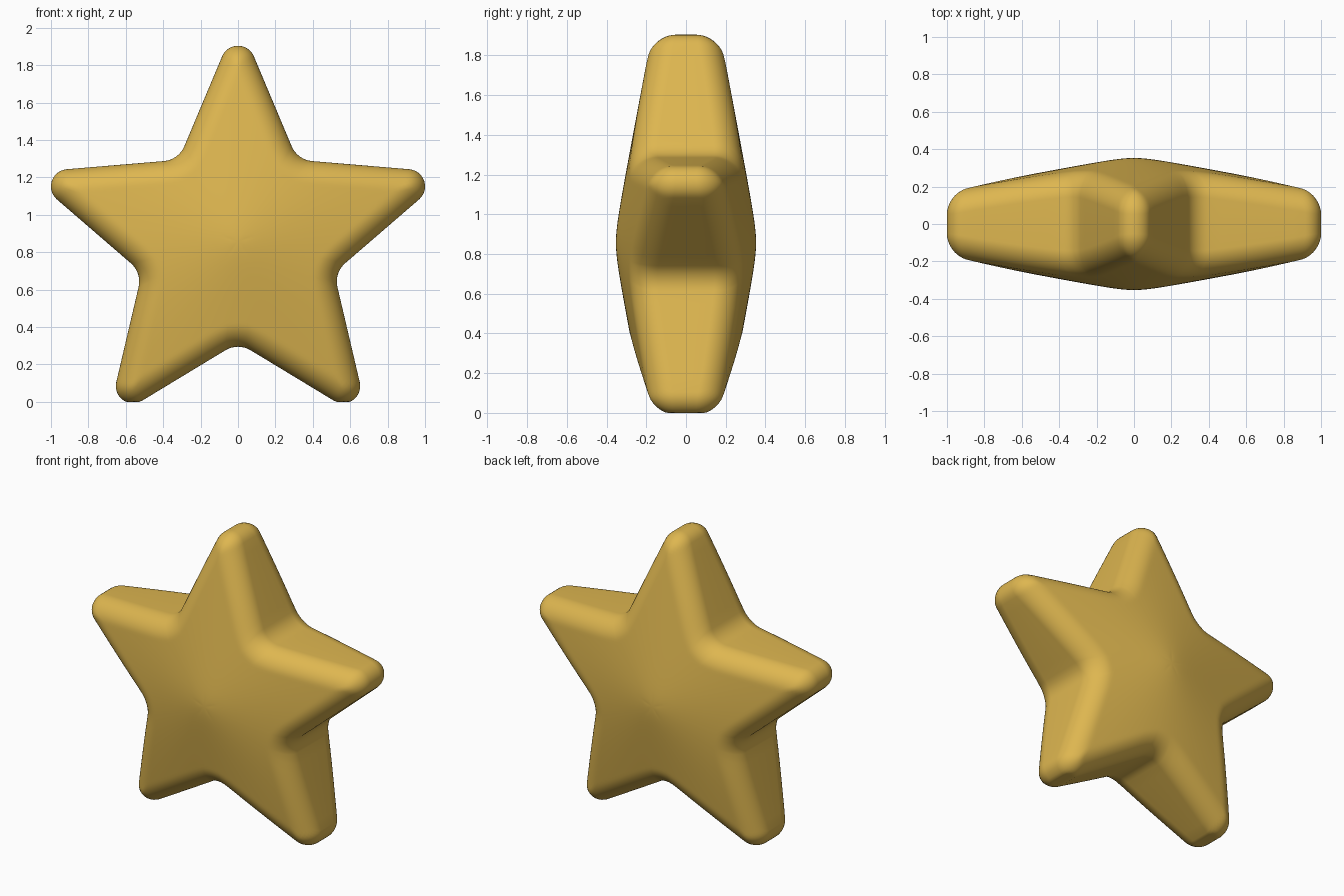
import bpy, bmesh
from math import sin, cos, pi, radians, sqrt
from mathutils import Vector

cube = bpy.data.objects.get("Cube")
if cube:
    bpy.data.objects.remove(cube)

CENTRE_Z = 0.857
TIP_C, TIP_R = 0.955, 0.092      # rounded arm tips
HALF = radians(22.8)             # half angle of each arm
VALLEY_R = 0.13                  # fillet between arms
EDGE_R = 0.12                    # rounding towards front and back
RINGS = 32

gold = bpy.data.materials.new("warm gold")
gold.use_nodes = True
colour = (0.73, 0.47, 0.08, 1)
gold.diffuse_color = colour
gold.node_tree.nodes["Principled BSDF"].inputs["Base Color"].default_value = colour


def polar(angle, radius):
    return Vector((sin(angle), cos(angle))) * radius


def arc(centre, radius, start, end, steps):
    return [centre + polar(start + (end - start) * i / steps, radius)
            for i in range(steps + 1)]


def straight(a, b, steps):
    return [a.lerp(b, i / steps) for i in range(1, steps)]


# Rounded star outline: tip arc, straight side, valley fillet, straight side
apex = TIP_C + TIP_R / sin(HALF)
valley = apex * sin(HALF) / sin(HALF + pi / 5)
valley_c = valley + VALLEY_R / cos(pi / 2 - HALF - pi / 5)
outline = []
sweep = pi / 2 - HALF
turn = pi / 2 - HALF - pi / 5
arcs = []
for k in range(5):
    a = k * 2 * pi / 5
    b = a + pi / 5
    arcs.append(arc(polar(a, TIP_C), TIP_R, a - sweep, a + sweep, 12))
    arcs.append(arc(polar(b, valley_c), VALLEY_R, b + pi + turn, b + pi - turn, 8))
for i, points in enumerate(arcs):
    following = arcs[(i + 1) % len(arcs)]
    outline += points + straight(points[-1], following[0], 8)
count = len(outline)
segments = [(p, outline[(i + 1) % count] - p) for i, p in enumerate(outline)]


def edge_distance(p):
    best = 9.0
    for start, d in segments:
        q = p - start
        t = max(0, min(1, q.dot(d) / d.length_squared))
        best = min(best, (q - d * t).length_squared)
    return sqrt(best)


def half_depth(p, on_edge=False):
    # Gently domed cone that curls over near the outline
    depth = 0.372 - 0.19 * sqrt(p.length_squared + 0.01)
    d = 0 if on_edge else edge_distance(p)
    u = max(0, 1 - d / EDGE_R)
    return depth - EDGE_R * (1 - sqrt(1 - u * u))


# Front and back domes, joined by the side wall
bm = bmesh.new()


def add(p, y):
    return bm.verts.new((p.x, y, max(0, p.y + CENTRE_Z)))


grids = {-1: [], 1: []}
poles = {s: add(Vector((0, 0)), s * half_depth(Vector((0, 0)))) for s in grids}
for r in range(1, RINGS + 1):
    scale = sin(pi / 2 * r / RINGS)
    ring = [p * scale for p in outline]
    depths = [half_depth(p, r == RINGS) for p in ring]
    for s in grids:
        grids[s].append([add(p, s * y) for p, y in zip(ring, depths)])

for i in range(count):
    j = (i + 1) % count
    for s, rings in grids.items():
        bm.faces.new((poles[s], rings[0][i], rings[0][j]))
        for inner, outer in zip(rings, rings[1:]):
            bm.faces.new((inner[i], outer[i], outer[j], inner[j]))
    front, back = grids[-1][-1], grids[1][-1]
    bm.faces.new((front[i], back[i], back[j], front[j]))

bmesh.ops.recalc_face_normals(bm, faces=bm.faces)
for face in bm.faces:
    face.smooth = True
mesh = bpy.data.meshes.new("star")
bm.to_mesh(mesh)
bm.free()
mesh.materials.append(gold)
star = bpy.data.objects.new("star", mesh)
bpy.context.collection.objects.link(star)
